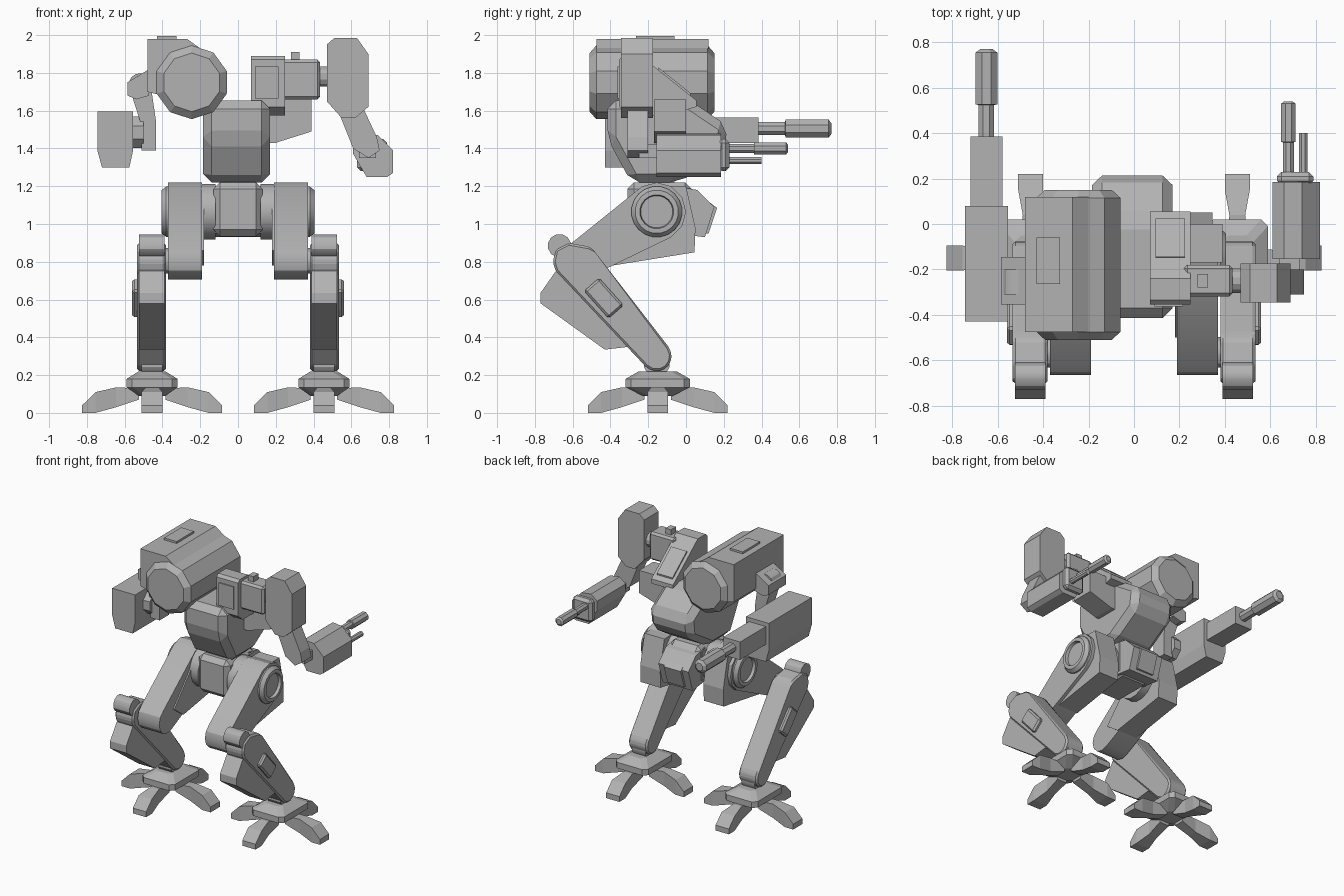
import bpy
import bmesh
from math import cos, sin, pi, radians

cube = bpy.data.objects.get("Cube")
if cube:
    bpy.data.objects.remove(cube, do_unlink=True)

grey = bpy.data.materials.new("plain_grey")
grey.use_nodes = True
grey.diffuse_color = (0.45, 0.45, 0.45, 1)
grey.node_tree.nodes["Principled BSDF"].inputs["Base Color"].default_value = grey.diffuse_color


def place(axis, along, a, b):
    """Put a section point (a, b) at a distance along the given axis."""
    return {"x": (along, a, b), "y": (a, along, b), "z": (a, b, along)}[axis]


def loft(name, axis, rings, bevel=0.0, smooth=False):
    """Skin a list of (distance, section points) rings and cap both ends."""
    bm = bmesh.new()
    loops = [[bm.verts.new(place(axis, d, a, b)) for a, b in pts] for d, pts in rings]
    count = len(loops[0])
    bm.faces.new(loops[0])
    bm.faces.new(loops[-1])
    for low, high in zip(loops, loops[1:]):
        for i in range(count):
            j = (i + 1) % count
            bm.faces.new((low[i], low[j], high[j], high[i]))
    if bevel:
        bmesh.ops.bevel(bm, geom=bm.edges[:], offset=bevel, segments=1,
                        affect="EDGES", clamp_overlap=True)
    bmesh.ops.recalc_face_normals(bm, faces=bm.faces[:])
    mesh = bpy.data.meshes.new(name)
    bm.to_mesh(mesh)
    bm.free()
    mesh.materials.append(grey)
    obj = bpy.data.objects.new(name, mesh)
    bpy.context.collection.objects.link(obj)
    if smooth:
        bpy.ops.object.select_all(action="DESELECT")
        obj.select_set(True)
        bpy.context.view_layer.objects.active = obj
        bpy.ops.object.shade_smooth_by_angle(angle=radians(30))
    return obj


def prism(name, axis, span, pts, bevel=0.0, smooth=False):
    return loft(name, axis, [(d, pts) for d in span], bevel, smooth)


def rect(a, b):
    return [(a[0], b[0]), (a[1], b[0]), (a[1], b[1]), (a[0], b[1])]


def box(name, x, y, z, bevel=0.0):
    return prism(name, "x", x, rect(y, z), bevel)


def ngon(centre, r, sides, turn=0.5):
    angles = [(i + turn) * 2 * pi / sides for i in range(sides)]
    return [(centre[0] + r * cos(t), centre[1] + r * sin(t)) for t in angles]


def rod(name, axis, centre, stations, sides=8, smooth=False):
    """Turned part from (distance, radius) stations."""
    return loft(name, axis, [(d, ngon(centre, r, sides)) for d, r in stations], 0, smooth)


def arc(centre, r, start, end, steps=6):
    angles = [radians(start + (end - start) * i / steps) for i in range(steps + 1)]
    return [(centre[0] + r * cos(t), centre[1] + r * sin(t)) for t in angles]


def cut_rect(a, b, corner):
    """Rectangle with cut corners around the foot centre."""
    return [(sx * (a - u), -0.15 + sy * (b - v)) for sx, sy, u, v in (
        (1, 1, 0, corner), (1, 1, corner, 0), (-1, 1, corner, 0), (-1, 1, 0, corner),
        (-1, -1, 0, corner), (-1, -1, corner, 0), (1, -1, corner, 0), (1, -1, 0, corner))]


# Torso, pelvis and tail
prism("torso", "x", (-0.185, 0.17), [
    (-0.415, 1.655), (-0.415, 1.45), (-0.29, 1.22), (-0.04, 1.22),
    (0.2, 1.37), (0.22, 1.52), (0.02, 1.655)], bevel=0.045)
box("waist", x=(-0.09, 0.09), y=(-0.25, -0.06), z=(1.15, 1.25))
box("pelvis", x=(-0.13, 0.13), y=(-0.31, 0.03), z=(0.935, 1.22), bevel=0.035)
prism("tail_block", "x", (-0.125, 0.125), [
    (-0.05, 1.2), (0.06, 1.18), (0.15, 1.09), (0.1, 0.93), (-0.05, 0.95)])
prism("tail_panel", "x", (-0.07, 0.07), [
    (0.09, 1.14), (0.165, 1.085), (0.12, 0.95), (0.07, 0.95)])

# Drum pod with its side housing
hub = (-0.245, 1.75)
rod("drum", "y", hub, [(-0.51, 0.155), (-0.475, 0.195), (0.115, 0.195), (0.15, 0.155)], sides=10)
prism("drum_housing", "y", (-0.475, 0.118), [
    (-0.48, 1.98), (-0.27, 1.98), (-0.2, 1.93), (-0.2, 1.7), (-0.4, 1.68), (-0.48, 1.7)])
box("drum_hatch", x=(-0.43, -0.325), y=(-0.265, -0.06), z=(1.97, 1.995))

# Right arm and long gun
prism("right_shoulder_mount", "y", (-0.355, -0.145), [
    (-0.47, 1.82), (-0.585, 1.75), (-0.585, 1.68), (-0.54, 1.66), (-0.47, 1.68)])
prism("right_arm", "y", (-0.31, -0.2), arc((-0.52, 1.74), 0.058, 200, 20) + [
    (-0.435, 1.55), (-0.435, 1.39), (-0.51, 1.39), (-0.52, 1.55)], smooth=True)
rod("right_wrist", "x", (-0.25, 1.485), [(-0.57, 0.09), (-0.5, 0.09)])
prism("long_gun_body", "y", (-0.43, 0.08), [
    (-0.745, 1.595), (-0.555, 1.595), (-0.555, 1.39), (-0.575, 1.3),
    (-0.72, 1.3), (-0.745, 1.39)])
box("long_gun_sleeve", x=(-0.72, -0.58), y=(0.05, 0.385), z=(1.43, 1.565))
rod("long_gun_barrel", "y", (-0.65, 1.505), [
    (0.36, 0.037), (0.525, 0.037), (0.526, 0.052), (0.755, 0.052), (0.77, 0.03)])

# Left shoulder block
prism("left_shoulder_block", "x", (0.07, 0.25), [
    (-0.355, 1.62), (-0.355, 1.87), (-0.335, 1.89), (-0.24, 1.89),
    (0.055, 1.655), (0.055, 1.62), (-0.1, 1.575), (-0.3, 1.575)])
box("shoulder_front_panel", x=(0.09, 0.215), y=(-0.363, -0.34), z=(1.665, 1.835))
prism("shoulder_back_panel", "x", (0.095, 0.225), [
    (-0.15, 1.8), (-0.145, 1.828), (0.025, 1.692), (0.02, 1.66)])
prism("shoulder_strut", "y", (-0.17, 0.0), [
    (0.1, 1.66), (0.39, 1.66), (0.39, 1.49), (0.2, 1.43), (0.1, 1.43)])
box("shoulder_link", x=(0.22, 0.435), y=(-0.32, -0.18), z=(1.66, 1.87), bevel=0.015)
box("shoulder_knob", x=(0.28, 0.325), y=(-0.28, -0.22), z=(1.85, 1.91))
rod("shoulder_axle", "x", (-0.25, 1.78), [(0.4, 0.055), (0.5, 0.055)], sides=12)
prism("left_shoulder_plate", "y", (-0.345, -0.175), [
    (0.51, 1.985), (0.63, 1.985), (0.69, 1.9), (0.69, 1.62),
    (0.62, 1.56), (0.55, 1.56), (0.47, 1.65), (0.47, 1.95)])

# Left arm and short gun
prism("left_arm", "y", (-0.31, -0.2), [
    (0.53, 1.6), (0.66, 1.62), (0.735, 1.46), (0.75, 1.39), (0.69, 1.35), (0.61, 1.4)])
box("left_wrist", x=(0.64, 0.73), y=(-0.25, -0.12), z=(1.35, 1.42))
prism("short_gun_body", "y", (-0.155, 0.185), [
    (0.61, 1.37), (0.61, 1.44), (0.66, 1.48), (0.74, 1.47), (0.82, 1.39),
    (0.82, 1.27), (0.79, 1.25), (0.68, 1.25)])
box("short_gun_collar", x=(0.63, 0.79), y=(0.17, 0.23), z=(1.28, 1.45), bevel=0.02)
rod("short_gun_barrel", "y", (0.68, 1.4), [
    (0.2, 0.026), (0.36, 0.026), (0.361, 0.035), (0.53, 0.035), (0.54, 0.02)])
rod("short_gun_side_barrel", "y", (0.745, 1.335), [(0.2, 0.02), (0.4, 0.02)])

# Legs and feet, mirrored
hip, knee, ankle = (-0.155, 1.065), (-0.565, 0.805), (-0.155, 0.3)
toe_stations = [(0.07, 0.04, 0.07, 0.13), (0.19, 0.035, 0.03, 0.135),
                (0.3, 0.055, 0, 0.11), (0.37, 0.055, 0, 0.04)]
for side, s in (("left", 1), ("right", -1)):
    def part(name, span, pts, bevel=0.0, smooth=False):
        return prism(f"{side}_{name}", "x", [s * d for d in span], pts, bevel, smooth)

    # Hip and thigh
    part("hip_inner", (0.12, 0.28), ngon(hip, 0.15, 16), smooth=True)
    rod(f"{side}_hip_cap", "x", hip, [
        (s * d, r) for d, r in ((0.2, 0.135), (0.38, 0.135), (0.405, 0.115),
                                (0.406, 0.09), (0.385, 0.085))], sides=20, smooth=True)
    part("thigh", (0.19, 0.37), arc(hip, 0.155, 120, -60) + arc(knee, 0.1, 300, 120),
         smooth=True)
    part("thigh_guard", (0.18, 0.345), [
        (-0.2, 1.2), (0.0, 1.2), (0.05, 0.98), (0.045, 0.85), (-0.39, 0.78), (-0.5, 0.86)])
    part("knee_axle", (0.3, 0.42), ngon(knee, 0.07, 12), smooth=True)

    # Shin
    part("shin", (0.38, 0.535), arc(ankle, 0.08, -135, 35) + [
        (-0.48, 0.85), (-0.51, 0.88), (-0.62, 0.9), (-0.69, 0.865), (-0.705, 0.8), (-0.69, 0.75)],
        bevel=0.012)
    part("knee_cap", (0.39, 0.525), ngon((-0.67, 0.885), 0.062, 12), smooth=True)
    part("calf_plate", (0.39, 0.525), [
        (-0.69, 0.75), (-0.77, 0.635), (-0.77, 0.58), (-0.43, 0.335), (-0.3, 0.35), (-0.45, 0.6)])
    part("shin_panel", (0.5, 0.56), [
        (-0.54, 0.645), (-0.46, 0.715), (-0.33, 0.57), (-0.41, 0.5)], bevel=0.012)

    # Foot
    foot_x = s * 0.455
    part("ankle_pin", (0.4, 0.51), ngon((-0.155, 0.26), 0.07, 12), smooth=True)
    collar = loft(f"{side}_foot_collar", "z", [
        (z, cut_rect(a, b, 0.03)) for z, a, b in (
            (0.09, 0.07, 0.08), (0.135, 0.135, 0.17), (0.18, 0.135, 0.17), (0.22, 0.07, 0.1))])
    collar.location.x = foot_x
    for i in range(4):
        toe = loft(f"{side}_toe_{i}", "x", [
            (d, rect((-w, w), (low, top))) for d, w, low, top in toe_stations])
        toe.location = (foot_x, -0.15, 0)
        toe.rotation_euler.z = i * pi / 2
